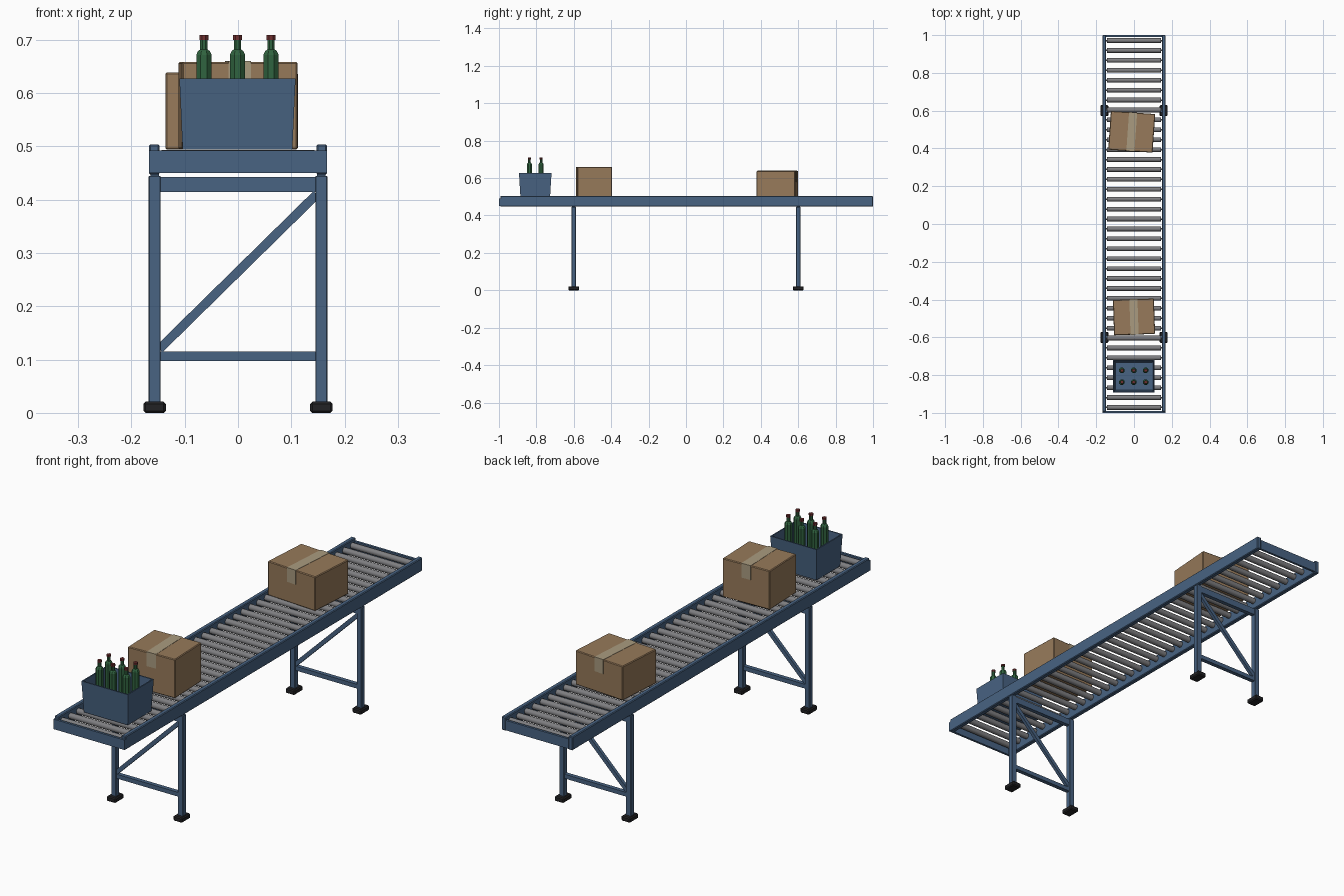
import bpy, bmesh, math
from mathutils import Vector, Matrix

if "Cube" in bpy.data.objects:
    bpy.data.objects.remove(bpy.data.objects["Cube"])


def mat(name, c):
    m = bpy.data.materials.new(name)
    m.diffuse_color = (*c, 1)
    m.use_nodes = True
    m.node_tree.nodes["Principled BSDF"].inputs["Base Color"].default_value = m.diffuse_color
    return m


BLUE = mat("blue paint", (0.065, 0.125, 0.225))
STEEL = mat("roller steel", (0.21, 0.21, 0.22))
BLACK = mat("black rubber", (0.016, 0.016, 0.018))
CARD = mat("cardboard", (0.31, 0.195, 0.103))
TAPE = mat("packing tape", (0.40, 0.33, 0.215))
GREEN = mat("bottle green", (0.03, 0.125, 0.05))
RED = mat("cap red", (0.16, 0.03, 0.03))


def make(name, bm, m, mw=None, bevel=0):
    bmesh.ops.recalc_face_normals(bm, faces=bm.faces)
    me = bpy.data.meshes.new(name)
    bm.to_mesh(me)
    bm.free()
    me.materials.append(m)
    o = bpy.data.objects.new(name, me)
    bpy.context.collection.objects.link(o)
    if mw:
        o.matrix_world = mw
    if bevel:
        b = o.modifiers.new("bevel", 'BEVEL')
        b.width, b.segments = bevel, 1
    return o


def box(name, lo, hi, m, mw=None, bevel=0):
    lo, hi = Vector(lo), Vector(hi)
    bm = bmesh.new()
    bmesh.ops.create_cube(bm, size=1)
    for v in bm.verts:
        v.co = Vector((v.co[i] * (hi[i] - lo[i]) + (lo[i] + hi[i]) / 2 for i in range(3)))
    return make(name, bm, m, mw, bevel)


def lathe(name, profile, sides, m, mw):
    # closed solid of revolution about z
    bm = bmesh.new()
    rings = []
    for r, z in profile:
        rings.append([bm.verts.new((r * math.cos(a), r * math.sin(a), z))
                      for a in (math.tau * (i + 0.5) / sides for i in range(sides))])
    for a, b in zip(rings, rings[1:]):
        for i in range(sides):
            j = (i + 1) % sides
            bm.faces.new((a[i], a[j], b[j], b[i]))
    bm.faces.new(rings[0])
    bm.faces.new(rings[-1])
    return make(name, bm, m, mw)


# side rails and end plates
for s, n in ((-1, "left"), (1, "right")):
    xs = sorted((s * 0.147, s * 0.167))
    box(n + "_rail", (xs[0], -0.993, 0.447), (xs[1], 1, 0.504), BLUE, bevel=0.003)
box("front_end_plate", (-0.167, -1, 0.45), (0.167, -0.99, 0.492), BLUE)
box("back_end_plate", (-0.148, 0.99, 0.45), (0.148, 1, 0.492), BLUE)

# rollers
for i in range(38):
    y = (i - 18.5) * 0.0525
    o = lathe("roller", [(0.004, -0.148), (0.004, -0.144), (0.0125, -0.144), (0.0125, 0.144),
                         (0.004, 0.144), (0.004, 0.148)], 14, STEEL,
              Matrix.Translation((0, y, 0.4815)) @ Matrix.Rotation(math.pi / 2, 4, 'Y'))
    for p in o.data.polygons:
        p.use_smooth = abs(p.normal.z) < 0.5 and p.area > 0.0005

# leg frames
for y, n in ((-0.6, "front"), (0.6, "back")):
    for s in (-1, 1):
        x = s * 0.1565
        box(n + "_leg", (x - 0.0115, y - 0.0115, 0.015), (x + 0.0115, y + 0.0115, 0.445), BLUE, bevel=0.0015)
        box(n + "_leg_mount", (x - 0.008, y - 0.009, 0.44), (x + 0.008, y + 0.009, 0.45), BLUE)
        box(n + "_foot", (x - 0.021, y - 0.029, 0), (x + 0.021, y + 0.029, 0.021), BLACK, bevel=0.004)
    box(n + "_top_crossbar", (-0.147, y - 0.009, 0.415), (0.147, y + 0.009, 0.443), BLUE)
    box(n + "_lower_crossbar", (-0.147, y - 0.009, 0.097), (0.147, y + 0.009, 0.115), BLUE)
    # diagonal brace
    ang = math.atan2(0.285, 0.29)
    box(n + "_brace", (-0.207, -0.007, -0.0085), (0.207, 0.007, 0.0085), BLUE,
        Matrix.Translation((0, y, 0.265)) @ Matrix.Rotation(-ang, 4, 'Y'))


# cardboard boxes with tape over the top and down both ends
def carton(name, x, y, w, d, h, deg):
    mw = Matrix.Translation((x, y, 0.494)) @ Matrix.Rotation(math.radians(deg), 4, 'Z')
    box(name, (-w / 2, -d / 2, 0), (w / 2, d / 2, h), CARD, mw, bevel=0.003)
    t, e = 0.0215, 0.001
    box(name + "_top_tape", (-t, -d / 2 - e, h - 0.001), (t, d / 2 + e, h + e), TAPE, mw)
    for s in (-1, 1):
        ys = sorted((s * (d / 2 - 0.001), s * (d / 2 + e)))
        box(name + "_end_tape", (-t, ys[0], h - 0.06), (t, ys[1], h), TAPE, mw)


carton("near_carton", 0, -0.492, 0.217, 0.187, 0.165, 2)
carton("far_carton", -0.012, 0.488, 0.235, 0.205, 0.145, -4)

# open tapered crate
CX, CY = -0.001, -0.806
bm = bmesh.new()
loops = []
for hx, hy, z in ((0.103, 0.079, 0.494), (0.109, 0.087, 0.628),
                  (0.104, 0.082, 0.628), (0.098, 0.074, 0.501)):
    loops.append([bm.verts.new((CX + sx * hx, CY + sy * hy, z))
                  for sx, sy in ((-1, -1), (1, -1), (1, 1), (-1, 1))])
for a, b in zip(loops, loops[1:]):
    for i in range(4):
        j = (i + 1) % 4
        bm.faces.new((a[i], a[j], b[j], b[i]))
bm.faces.new(loops[0])
bm.faces.new(loops[-1])
make("crate", bm, BLUE)

# bottles
for bx in (-0.063, 0, 0.063):
    for by in (-0.031, 0.031):
        mw = Matrix.Translation((CX + bx, CY + by, 0.501))
        lathe("bottle", [(0.0155, 0), (0.0155, 0.171), (0.012, 0.178), (0.0075, 0.181),
                         (0.0075, 0.2)], 8, GREEN, mw)
        lathe("bottle_cap", [(0.009, 0.199), (0.009, 0.208)], 8, RED, mw)
